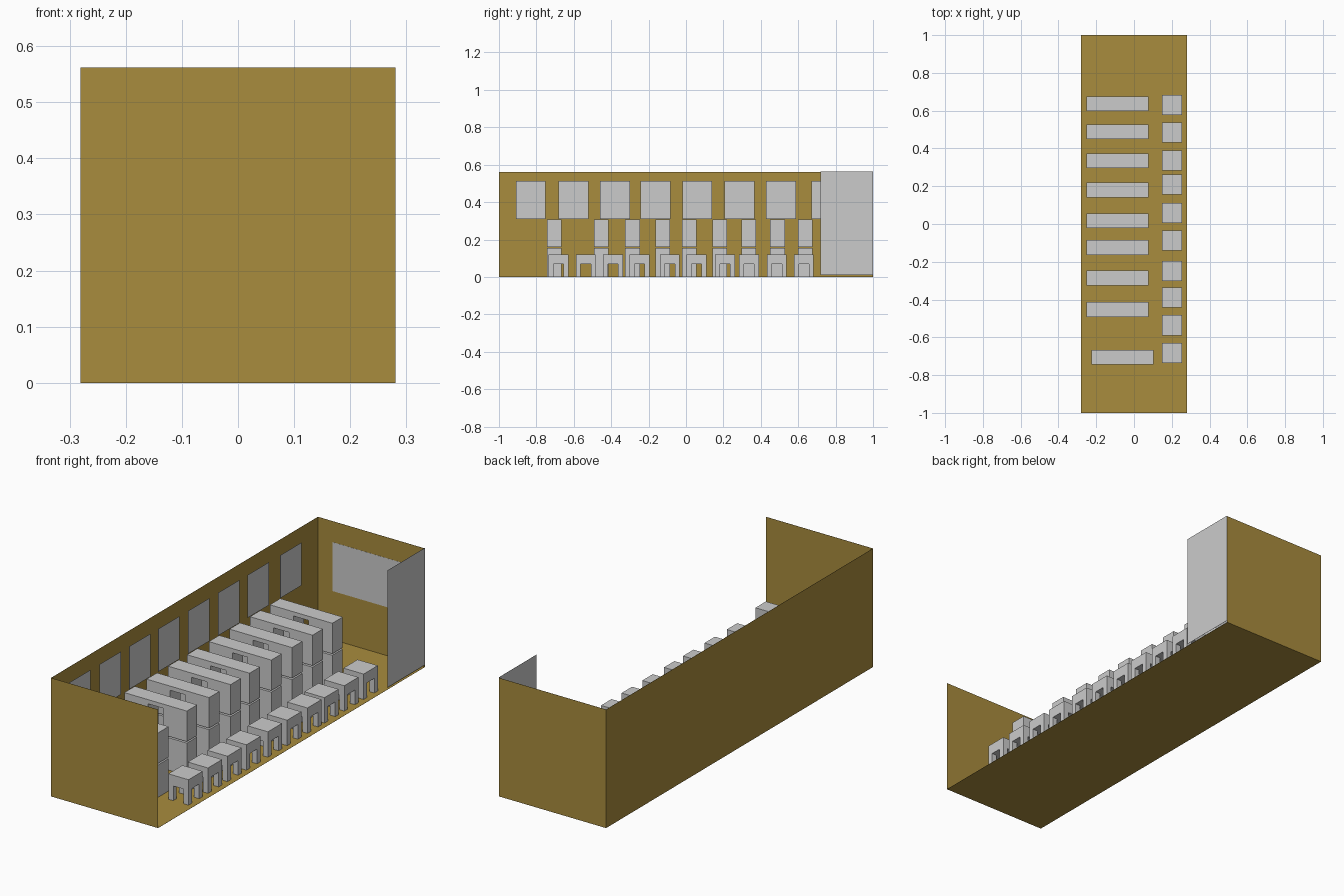
import bpy, bmesh
from mathutils import Vector

if "Cube" in bpy.data.objects:
    bpy.data.objects.remove(bpy.data.objects["Cube"])


def boxes(name, parts, mat=None):
    """One object made of boxes, each given as (x0, x1, y0, y1, z0, z1)."""
    bm = bmesh.new()
    for x0, x1, y0, y1, z0, z1 in parts:
        verts = bmesh.ops.create_cube(bm, size=1)["verts"]
        bmesh.ops.scale(bm, vec=(x1 - x0, y1 - y0, z1 - z0), verts=verts)
        bmesh.ops.translate(
            bm, vec=Vector((x0 + x1, y0 + y1, z0 + z1)) / 2, verts=verts)
    mesh = bpy.data.meshes.new(name)
    bm.to_mesh(mesh)
    bm.free()
    obj = bpy.data.objects.new(name, mesh)
    bpy.context.collection.objects.link(obj)
    if mat:
        mesh.materials.append(mat)
    return obj


wood = bpy.data.materials.new("wood")
wood.diffuse_color = (0.397, 0.263, 0.047, 1)
wood.use_nodes = True
wood.node_tree.nodes["Principled BSDF"].inputs["Base Color"].default_value = wood.diffuse_color

W, H, T = 0.281, 0.562, 0.0006  # half width, height, sheet thickness

# Room shell, open above and on the right
boxes("floor", [(-W, W, -1, 1, 0, T)], wood)
boxes("left_wall", [(-W, -W + T, -1, 1, T, H)], wood)
boxes("front_wall", [(-W + T, W, -1, -1 + T, T, H)], wood)
boxes("back_wall", [(-W + T, W, 1 - T, 1, T, H)], wood)

# Door panel on the open side, and sign board just off the back wall
boxes("door_panel", [(W - T, W, 0.718, 1 - T, 0.01, 0.565)])
boxes("sign_board", [(-0.202, 0.206, 0.995, 0.995 + T, 0.233, 0.465)])

# Windows hung slightly off the left wall
for y in (-0.83, -0.602, -0.38, -0.162, 0.06, 0.285, 0.507, 0.752):
    boxes("window", [(-0.249, -0.249 + T, y - 0.08, y + 0.08, 0.31, 0.513)])


# Bookcases: two stacked tiers, each a thin top on two broad ends
def bookcase(x, y):
    w, end, d, slab = 0.328, 0.124, 0.039, 0.02
    parts = []
    for z0, z1 in ((T, 0.154), (0.161, 0.306)):
        parts += [(x, x + w, y - d, y + d, z1 - slab, z1),
                  (x, x + end, y - d, y + d, z0, z1 - slab),
                  (x + w - end, x + w, y - d, y + d, z0, z1 - slab)]
    boxes("bookcase", parts)


for y in (0.637, 0.489, 0.335, 0.18, 0.017, -0.125, -0.286, -0.453):
    bookcase(-0.252, y)
bookcase(-0.226, -0.705)


# Tables: thick top on four corner legs
def table(x, y):
    r, leg, under, top = 0.053, 0.026, 0.07, 0.121
    parts = [(x - r, x + r, y - r, y + r, under, top)]
    for a in (x - r, x + r - leg):
        for b in (y - r, y + r - leg):
            parts.append((a, a + leg, b, b + leg, T, under))
    boxes("table", parts)


for y in (0.63, 0.485, 0.337, 0.209, 0.057, -0.087, -0.248, -0.39, -0.536, -0.682):
    table(0.202, y)
